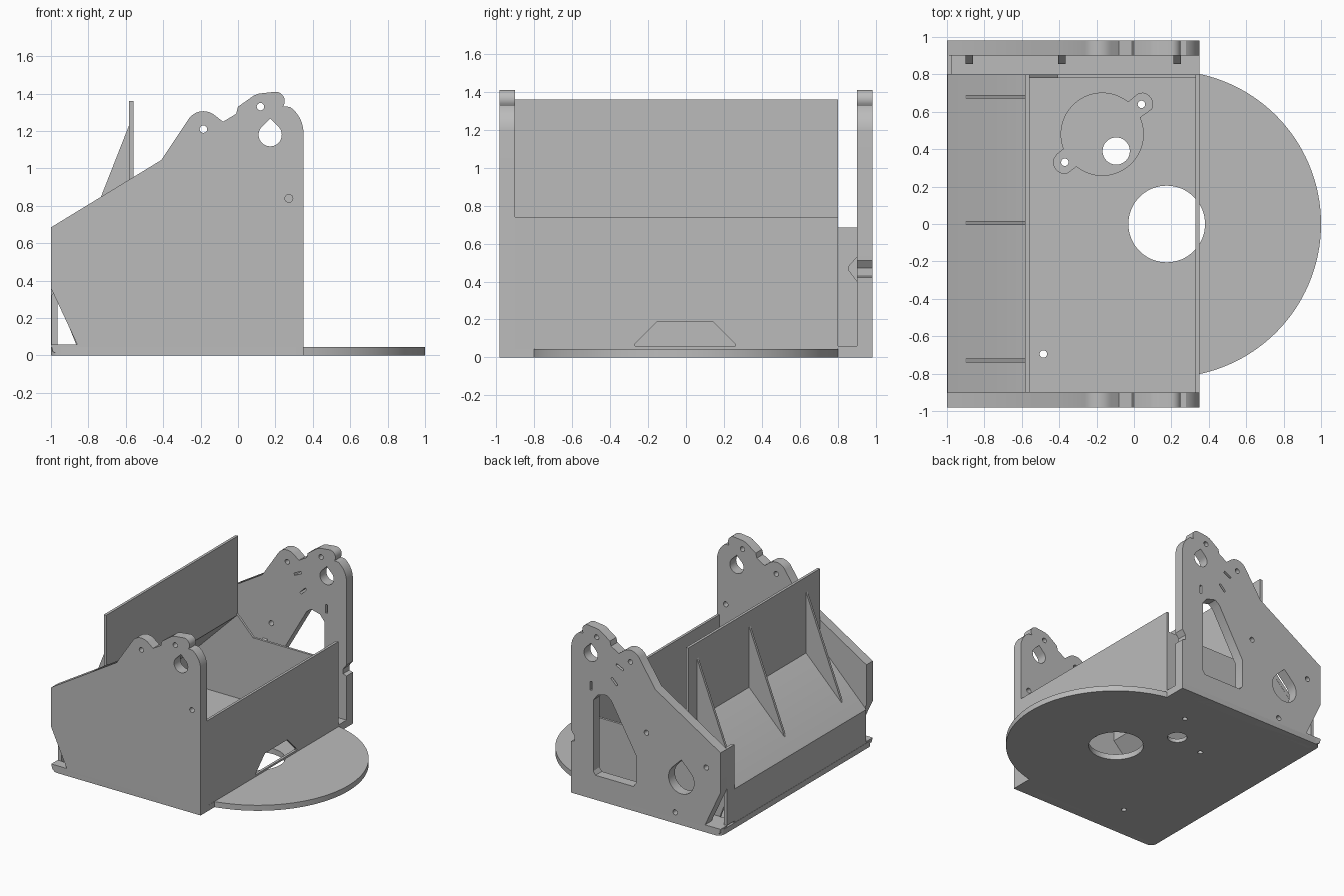
import bpy, bmesh
from math import radians, cos, sin, pi, sqrt, atan2, hypot
from mathutils import Matrix

cube = bpy.data.objects.get("Cube")
if cube:
    bpy.data.objects.remove(cube, do_unlink=True)

grey = bpy.data.materials.new("plain grey")
grey.use_nodes = True
grey.diffuse_color = (0.5, 0.5, 0.5, 1)
grey.node_tree.nodes["Principled BSDF"].inputs["Base Color"].default_value = (0.5, 0.5, 0.5, 1)


def arc(cx, cy, r, a0=0, a1=360, n=12):
    """Points along an arc, angles in degrees."""
    return [(cx + r * cos(radians(a0 + (a1 - a0) * i / n)),
             cy + r * sin(radians(a0 + (a1 - a0) * i / n))) for i in range(n + 1)]


def circle(cx, cy, r, n=32):
    return arc(cx, cy, r, n=n)[:-1]


def teardrop(cx, cy, r, tilt=90):
    """Round hole with a right-angled tip pointing along tilt."""
    tip = (cx + r * 1.41 * cos(radians(tilt)), cy + r * 1.41 * sin(radians(tilt)))
    return arc(cx, cy, r, tilt + 45, tilt + 315, 24) + [tip]


def slit(cx, cy, angle, length=0.07, width=0.018):
    c, s = cos(radians(angle)), sin(radians(angle))
    return [(cx + u * c - v * s, cy + u * s + v * c)
            for u, v in ((-length / 2, -width / 2), (length / 2, -width / 2),
                         (length / 2, width / 2), (-length / 2, width / 2))]


def rect(u0, v0, u1, v1):
    return [(u0, v0), (u1, v0), (u1, v1), (u0, v1)]


PLANES = {
    "xy": Matrix.Identity(4),
    "xz": Matrix(((1, 0, 0, 0), (0, 0, -1, 0), (0, 1, 0, 0), (0, 0, 0, 1))),
    "yz": Matrix(((0, 0, 1, 0), (1, 0, 0, 0), (0, 1, 0, 0), (0, 0, 0, 1))),
}


def slab(name, plane, lo, hi, outline, *holes):
    """Flat sheet with holes, spanning lo..hi along the axis normal to its plane."""
    curve = bpy.data.curves.new(name, "CURVE")
    curve.dimensions = "2D"
    curve.fill_mode = "BOTH"
    curve.extrude = (hi - lo) / 2
    for loop in (outline, *holes):
        spline = curve.splines.new("POLY")
        spline.points.add(len(loop) - 1)
        for point, (u, v) in zip(spline.points, loop):
            point.co = (u, v, 0, 1)
        spline.use_cyclic_u = True
    temp = bpy.data.objects.new(name + " curve", curve)
    bpy.context.collection.objects.link(temp)
    graph = bpy.context.evaluated_depsgraph_get()
    mesh = bpy.data.meshes.new_from_object(temp.evaluated_get(graph))
    bpy.data.objects.remove(temp, do_unlink=True)
    bpy.data.curves.remove(curve)
    # Place the sheet and weld its caps to its rim
    middle = (lo + hi) / 2 * (-1 if plane == "xz" else 1)
    mesh.transform(PLANES[plane] @ Matrix.Translation((0, 0, middle)))
    bm = bmesh.new()
    bm.from_mesh(mesh)
    bmesh.ops.remove_doubles(bm, verts=bm.verts, dist=0.0001)
    bmesh.ops.recalc_face_normals(bm, faces=bm.faces)
    bm.to_mesh(mesh)
    bm.free()
    mesh.name = name
    mesh.materials.clear()
    mesh.materials.append(grey)
    obj = bpy.data.objects.new(name, mesh)
    bpy.context.collection.objects.link(obj)
    bpy.ops.object.select_all(action="DESELECT")
    obj.select_set(True)
    bpy.context.view_layer.objects.active = obj
    bpy.ops.object.shade_smooth_by_angle(angle=radians(30))
    return obj


# Base: rectangle with a round table, a motor recess and through holes
W = 0.982
turn = math_angle = atan2(0.8, 0.17) * 180 / pi
base = (arc(-0.95, -W + 0.05, 0.05, 180, 270, 6) + [(0.35, -W)]
        + arc(0.18, 0, 0.82, -turn, turn, 72)
        + [(0.35, W)] + arc(-0.95, W - 0.05, 0.05, 90, 180, 6))
motor = (-0.17, 0.48)
ears = [(0.04, 0.64), (-0.37, 0.33)]


def recess_point(angle):
    """Outline of the motor disc joined with its two ears."""
    r = 0.22
    for ex, ey in ears:
        dx, dy = ex - motor[0], ey - motor[1]
        d, phi = hypot(dx, dy), angle - atan2(dy, dx)
        inside = 0.06 ** 2 - (d * sin(phi)) ** 2
        if inside > 0 and cos(phi) > 0:
            r = max(r, d * cos(phi) + sqrt(inside))
    return motor[0] + r * cos(angle), motor[1] + r * sin(angle)


recess = [recess_point(2 * pi * i / 120) for i in range(120)]
centre_hole = circle(0.175, 0, 0.205, 64)
screw = circle(-0.485, -0.695, 0.02, 16)
slab("base_lower", "xy", 0, 0.03, base, centre_hole, screw,
     circle(-0.095, 0.39, 0.073), *[circle(x, y, 0.02, 16) for x, y in ears])
slab("base_upper", "xy", 0.03, 0.045, base, centre_hole, screw, recess)
slab("slot_floor", "xy", 0.045, 0.06, rect(-0.98, 0.8, 0.35, 0.9))

# Side plates: the back one has extra openings and an edge notch
crest = ([(-1, 0.36), (-1, 0.685), (-0.41, 1.045)]
         + arc(-0.185, 1.21, 0.096, 147, 50, 12)
         + [(-0.08, 1.25), (-0.01, 1.292), (0, 1.33)]
         + [(0.085, 1.39), (0.11, 1.4)]
         + arc(0.2, 1.36, 0.05, 90, -35, 12)
         + arc(0.18, 1.19, 0.17, 55, 0, 12))
foot = [(0.35, 0), (-0.95, 0), (-0.99, 0.02), (-1, 0.06), (-0.86, 0.06)]
notch = [(0.35, 0.51), (0.32, 0.47), (0.32, 0.43), (0.35, 0.42)]
shared = [teardrop(0.172, 1.18, 0.062, 90), circle(0.12, 1.33, 0.02, 16),
          circle(-0.185, 1.21, 0.02, 16)]
slab("front_plate", "xz", -W, -0.9, crest + foot, *shared,
     circle(0.272, 0.84, 0.021, 16))
window = [(0.15, 0.23), (0.13, 0.2), (-0.21, 0.2), (-0.235, 0.23), (-0.235, 0.46),
          (-0.01, 0.85), (0.03, 0.88), (0.11, 0.86), (0.15, 0.81)]
slab("back_plate", "xz", 0.9, W, crest + notch + foot, *shared, window,
     teardrop(-0.645, 0.37, 0.115, 90),
     slit(-0.09, 1.14, 25), slit(-0.04, 1.01, 45), slit(0.17, 0.92, 90),
     *[circle(x, z, 0.021, 16) for x, z in ((-0.33, 0.67), (-0.87, 0.53), (-0.59, 0.09))])

# Clips on the inside of the back plate
for i, x in enumerate((-0.88, -0.385, 0.23)):
    slab(f"clip_{i + 1}", "yz", x - 0.02, x + 0.02,
         [(0.9, 0.4), (0.855, 0.46), (0.855, 0.48), (0.9, 0.53)])

# Right wall with a trapezoid opening over the centre hole
slab("right_wall", "yz", 0.328, 0.349, rect(-0.9, 0.045, 0.8, 0.74),
     [(-0.27, 0.06), (0.26, 0.06), (0.26, 0.07), (0.14, 0.19), (-0.15, 0.19), (-0.27, 0.07)])

# Left wall, corner post, sloping shelf and tall divider
slab("left_wall", "yz", -0.998, -0.965, rect(-0.9, 0.045, 0.8, 0.32))
slab("corner_post", "yz", -0.999, -0.975, rect(0.8, 0.06, 0.9, 0.684))
slab("shelf", "xz", -0.9, 0.8, [(-0.998, 0.32), (-0.965, 0.31), (-0.56, 0.715),
                                (-0.56, 0.75), (-0.58, 0.74)])
slab("divider", "yz", -0.582, -0.56, rect(-0.9, 0.74, 0.8, 1.36))

# Inner back wall with its low top edge
slab("inner_back_wall", "xz", 0.78, 0.799,
     [(-0.86, 0.045), (0.33, 0.045), (0.33, 0.575), (-0.41, 0.575), (-0.56, 0.73),
      (-0.97, 0.32)])

# Gussets bracing the divider
for i, y in enumerate((-0.73, 0.005, 0.68)):
    slab(f"gusset_{i + 1}", "xz", y - 0.01, y + 0.01,
         [(-0.905, 0.41), (-0.575, 0.74), (-0.575, 1.25)])
